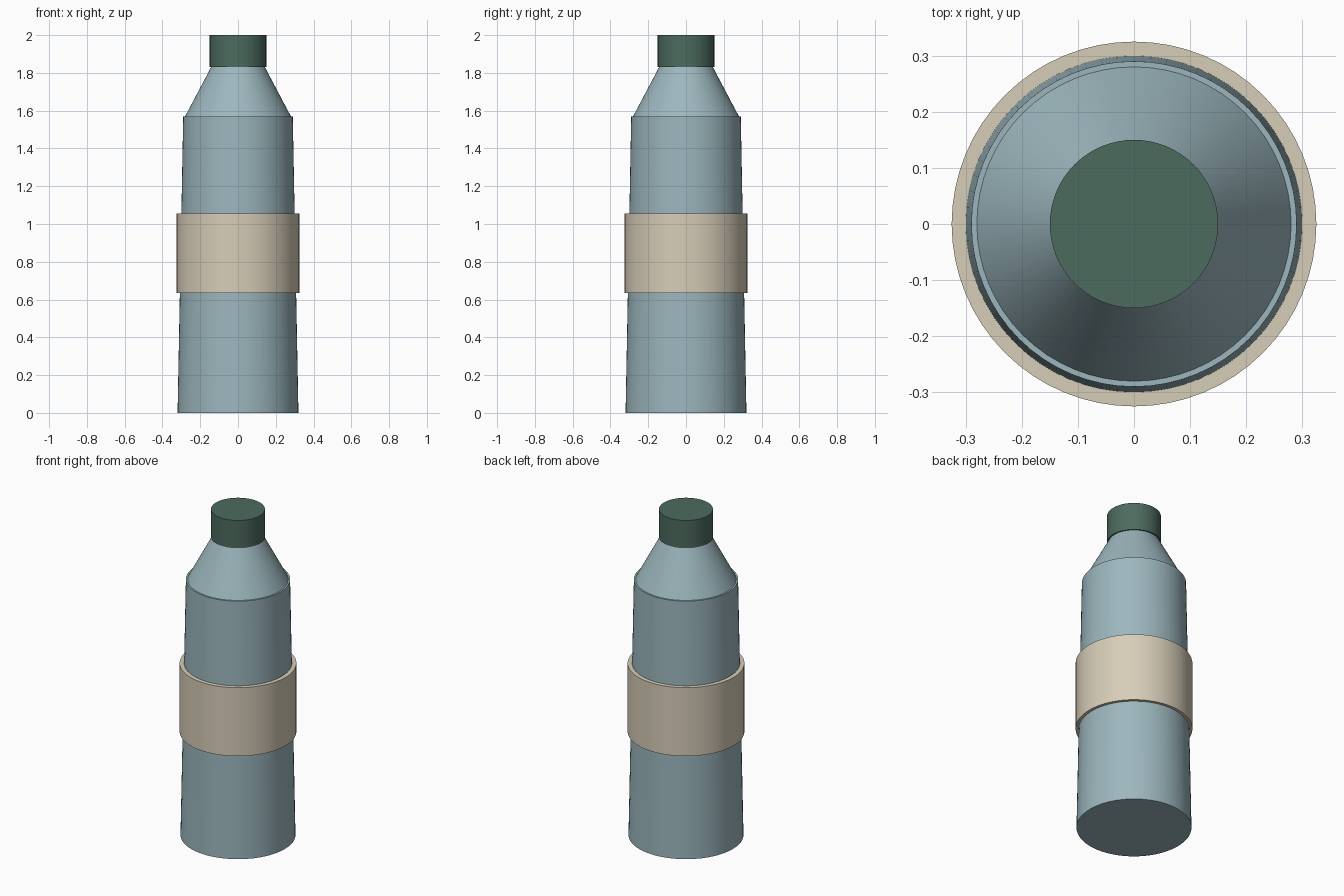
import bpy
import math

cube = bpy.data.objects.get("Cube")
if cube:
    bpy.data.objects.remove(cube, do_unlink=True)


def make_material(name, color):
    mat = bpy.data.materials.new(name)
    mat.use_nodes = True
    mat.diffuse_color = (*color, 1)
    bsdf = next(n for n in mat.node_tree.nodes if n.type == "BSDF_PRINCIPLED")
    bsdf.inputs["Base Color"].default_value = (*color, 1)
    return mat


def make_frustum(name, bottom_radius, top_radius, bottom, top, mat):
    bpy.ops.mesh.primitive_cone_add(
        vertices=64, radius1=bottom_radius, radius2=top_radius,
        depth=top - bottom, location=(0, 0, (bottom + top) / 2))
    part = bpy.context.object
    part.name = name
    part.data.materials.append(mat)
    bpy.ops.object.shade_smooth_by_angle(angle=math.radians(30))
    return part


glass = make_material("pale blue glass", (0.33, 0.47, 0.51))
paper = make_material("cream paper", (0.68, 0.61, 0.48))
green = make_material("dark green", (0.073, 0.147, 0.114))

# Tapered body with a narrow ledge below the shoulder
make_frustum("body", 0.32, 0.29, 0, 1.57, glass)
make_frustum("shoulder", 0.28, 0.14, 1.57, 1.835, glass)

# Straight band around the body, and the cap
make_frustum("label_band", 0.325, 0.325, 0.635, 1.055, paper)
make_frustum("cap", 0.15, 0.15, 1.83, 2, green)
